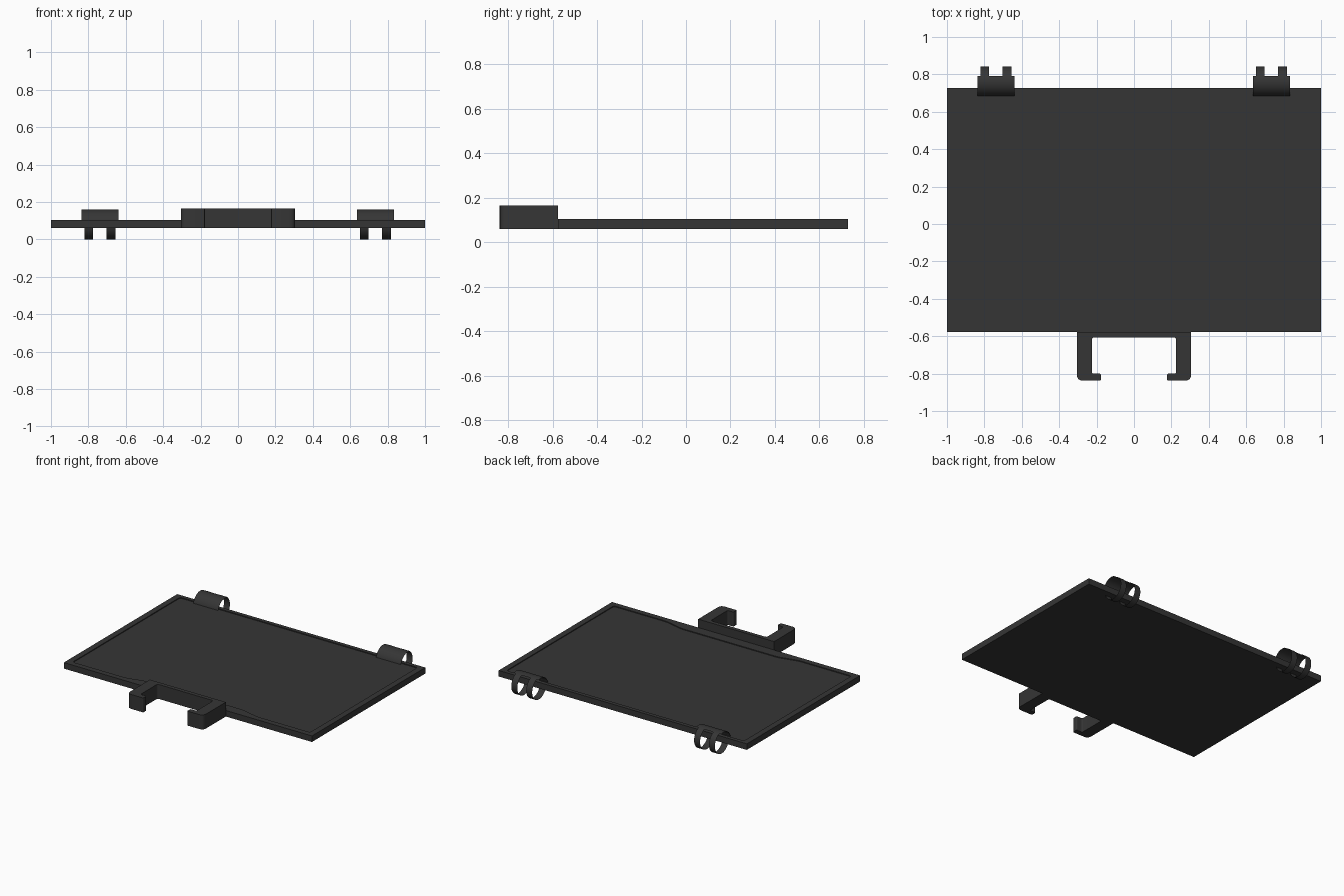
import bpy, bmesh, math
from mathutils import Vector

if "Cube" in bpy.data.objects:
    bpy.data.objects.remove(bpy.data.objects["Cube"])

dark = bpy.data.materials.new("dark grey plastic")
dark.diffuse_color = (0.036, 0.036, 0.036, 1)
dark.use_nodes = True
dark.node_tree.nodes["Principled BSDF"].inputs["Base Color"].default_value = dark.diffuse_color


def finish(bm, name, smooth=True):
    me = bpy.data.meshes.new(name)
    bm.to_mesh(me)
    bm.free()
    me.materials.append(dark)
    ob = bpy.data.objects.new(name, me)
    bpy.context.collection.objects.link(ob)
    if smooth:
        bpy.ops.object.select_all(action='DESELECT')
        ob.select_set(True)
        bpy.context.view_layer.objects.active = ob
        bpy.ops.object.shade_smooth_by_angle(angle=math.radians(30))
    return ob


def rounded(corners, steps=5):
    """Round each (x, y, radius) corner with a short curve."""
    out = []
    n = len(corners)
    for i, (x, y, r) in enumerate(corners):
        p = Vector((x, y))
        if r == 0:
            out.append(p)
            continue
        a = p + (Vector(corners[i - 1][:2]) - p).normalized() * r
        b = p + (Vector(corners[(i + 1) % n][:2]) - p).normalized() * r
        for k in range(steps + 1):
            t = k / steps
            out.append(a * (1 - t) ** 2 + p * 2 * t * (1 - t) + b * t * t)
    return out


def prism(name, points, z0, z1, smooth=True):
    bm = bmesh.new()
    face = bm.faces.new([bm.verts.new((p[0], p[1], z0)) for p in points])
    ext = bmesh.ops.extrude_face_region(bm, geom=[face])
    verts = [g for g in ext["geom"] if isinstance(g, bmesh.types.BMVert)]
    bmesh.ops.translate(bm, verts=verts, vec=(0, 0, z1 - z0))
    bmesh.ops.recalc_face_normals(bm, faces=bm.faces)
    return finish(bm, name, smooth)


def mirrored(half):
    """Complete an outline that is symmetric about x = 0."""
    return half + [(-x, y, r) for x, y, r in reversed(half)]


# Lid plate with a shallow recessed panel
plate = prism("lid_plate", [(-1, -0.577), (1, -0.577), (1, 0.728), (-1, 0.728)],
              0.06, 0.104, False)
recess = mirrored([(0.393, -0.503, 0.03), (0.53, -0.537, 0.03),
                   (0.957, -0.537, 0.02), (0.957, 0.70, 0.02)])
cutter = prism("recess_cutter", rounded(recess), 0.098, 0.15, False)
cutter.hide_render = True
cutter.hide_viewport = True
mod = plate.modifiers.new("recess", 'BOOLEAN')
mod.operation = 'DIFFERENCE'
mod.solver = 'EXACT'
mod.object = cutter

# Front latch: a bar with two arms and inward hooks
latch = mirrored([(0.225, -0.606, 0.015), (0.225, -0.80, 0.012),
                  (0.177, -0.80, 0.008), (0.177, -0.838, 0.008),
                  (0.306, -0.838, 0.035), (0.306, -0.577, 0)])
prism("front_latch", rounded(latch), 0.06, 0.165)


def arc_band(bm, x0, x1, a0, a1, steps):
    """Thin curved sheet around the hinge axis."""
    rows = []
    for k in range(steps + 1):
        a = math.radians(a0 + (a1 - a0) * k / steps)
        y, z = 0.761 + 0.08 * math.cos(a), 0.08 + 0.08 * math.sin(a)
        rows.append((bm.verts.new((x0, y, z)), bm.verts.new((x1, y, z))))
    for (a, b), (c, d) in zip(rows, rows[1:]):
        bm.faces.new((a, c, d, b))


# Hinge clips: a wide cap over the plate edge and two ring fingers
for side, cx in (("left", -0.738), ("right", 0.735)):
    bm = bmesh.new()
    arc_band(bm, cx - 0.1, cx + 0.1, 68, 180, 14)
    for off in (-0.06, 0.06):
        arc_band(bm, cx + off - 0.024, cx + off + 0.024, 180, 428, 31)
    bmesh.ops.recalc_face_normals(bm, faces=bm.faces)
    for f in bm.faces:
        c = f.calc_center_median()
        if f.normal.dot(Vector((0, c.y - 0.761, c.z - 0.08))) < 0:
            f.normal_flip()
    finish(bm, side + "_hinge_clip")
